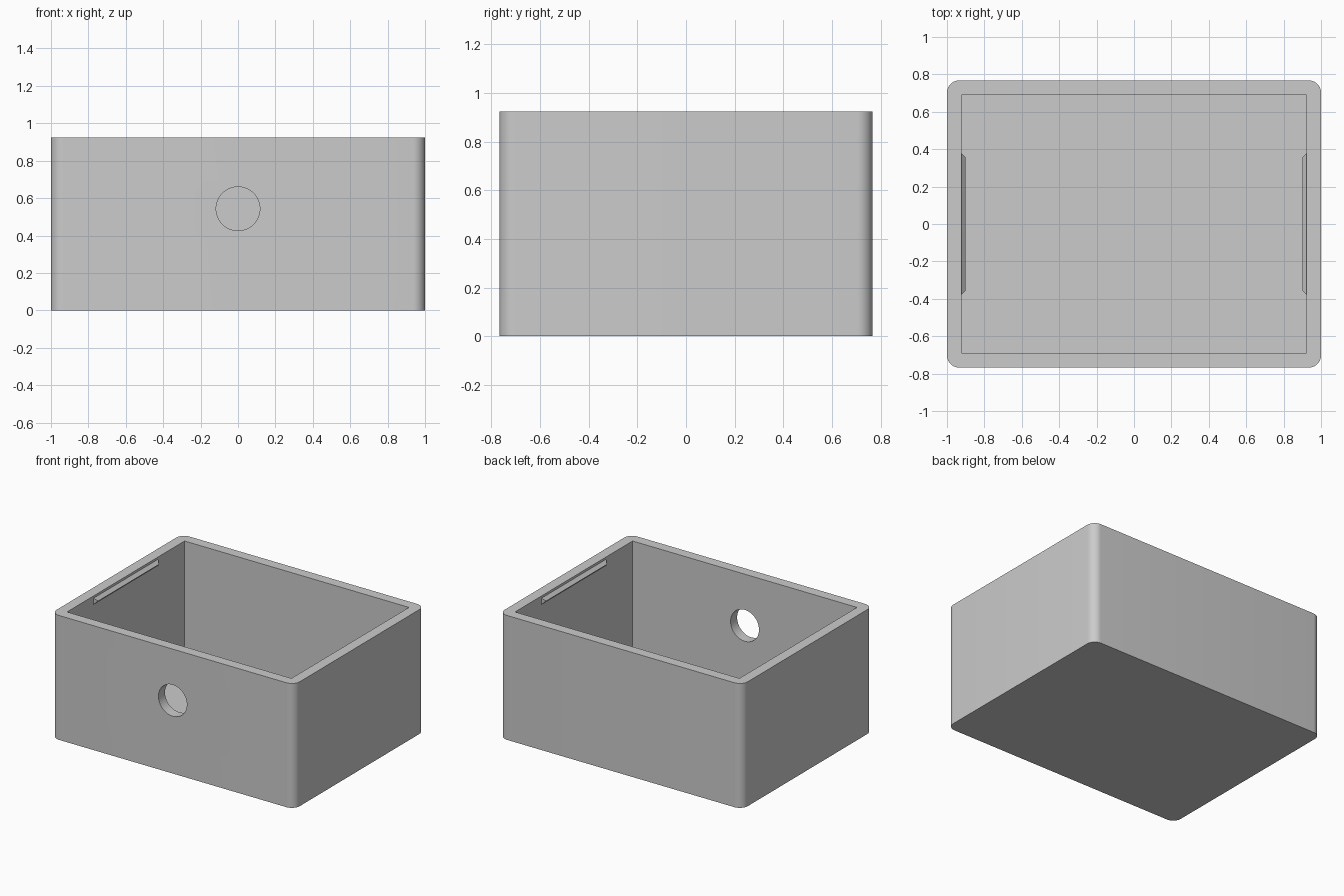
import bpy, bmesh, math
from mathutils import Matrix, Vector

if "Cube" in bpy.data.objects:
    bpy.data.objects.remove(bpy.data.objects["Cube"], do_unlink=True)

WIDTH, DEPTH, HEIGHT = 2.0, 1.535, 0.925
WALL, FLOOR, CORNER = 0.077, 0.077, 0.065
HOLE_R, HOLE_Z = 0.117, 0.543

grey = bpy.data.materials.new("plain_grey")
grey.use_nodes = True
colour = (0.6, 0.6, 0.6, 1)
grey.diffuse_color = colour
grey.node_tree.nodes["Principled BSDF"].inputs["Base Color"].default_value = colour


def add_object(name, bm):
    bmesh.ops.recalc_face_normals(bm, faces=bm.faces)
    mesh = bpy.data.meshes.new(name)
    bm.to_mesh(mesh)
    bm.free()
    mesh.materials.append(grey)
    obj = bpy.data.objects.new(name, mesh)
    bpy.context.collection.objects.link(obj)
    return obj


def box(size, centre):
    bm = bmesh.new()
    bmesh.ops.create_cube(bm, size=1)
    bmesh.ops.scale(bm, vec=size, verts=bm.verts)
    bmesh.ops.translate(bm, vec=centre, verts=bm.verts)
    return bm


def activate(obj):
    bpy.ops.object.select_all(action="DESELECT")
    obj.select_set(True)
    bpy.context.view_layer.objects.active = obj


def cut(obj, cutter):
    cutter.hide_render = True
    mod = obj.modifiers.new("cut", "BOOLEAN")
    mod.operation, mod.solver, mod.object = "DIFFERENCE", "EXACT", cutter
    activate(obj)
    bpy.ops.object.modifier_apply(modifier=mod.name)
    bpy.data.objects.remove(cutter, do_unlink=True)


# Outer block with rounded upright corners
bm = box((WIDTH, DEPTH, HEIGHT), (0, 0, HEIGHT / 2))
upright = [e for e in bm.edges
           if abs(e.verts[0].co.z - e.verts[1].co.z) > HEIGHT / 2]
bmesh.ops.bevel(bm, geom=upright, offset=CORNER, segments=10,
                profile=0.5, affect="EDGES")
case = add_object("open_case", bm)

# Square-cornered cavity, open at the top
inner_x = WIDTH / 2 - WALL
cavity = box((2 * inner_x, DEPTH - 2 * WALL, HEIGHT),
             (0, 0, FLOOR + HEIGHT / 2))
cut(case, add_object("cavity_cutter", cavity))

# Round cable hole through the front wall
bm = bmesh.new()
bmesh.ops.create_cone(
    bm, cap_ends=True, segments=64, radius1=HOLE_R, radius2=HOLE_R, depth=0.3,
    matrix=Matrix.Translation((0, -DEPTH / 2, HOLE_Z))
    @ Matrix.Rotation(math.pi / 2, 4, "X"))
cut(case, add_object("hole_cutter", bm))

activate(case)
bpy.ops.object.shade_smooth_by_angle(angle=math.radians(30))

# Wedge-shaped snap ridges with chamfered ends, just under the rim
RIDGE_Z, RIDGE_HALF, OUT = 0.885, 0.38, 0.023
for side, name in ((1, "left_snap_ridge"), (-1, "right_snap_ridge")):
    bm = bmesh.new()
    for end in (-1, 1):
        for dz in (-OUT, OUT):
            bm.verts.new(Vector((side * inner_x, end * RIDGE_HALF, RIDGE_Z + dz)))
        bm.verts.new(Vector((side * (inner_x - OUT),
                             end * (RIDGE_HALF - OUT), RIDGE_Z)))
    bmesh.ops.convex_hull(bm, input=bm.verts)
    bmesh.ops.dissolve_limit(bm, angle_limit=0.01, verts=bm.verts, edges=bm.edges)
    add_object(name, bm)
